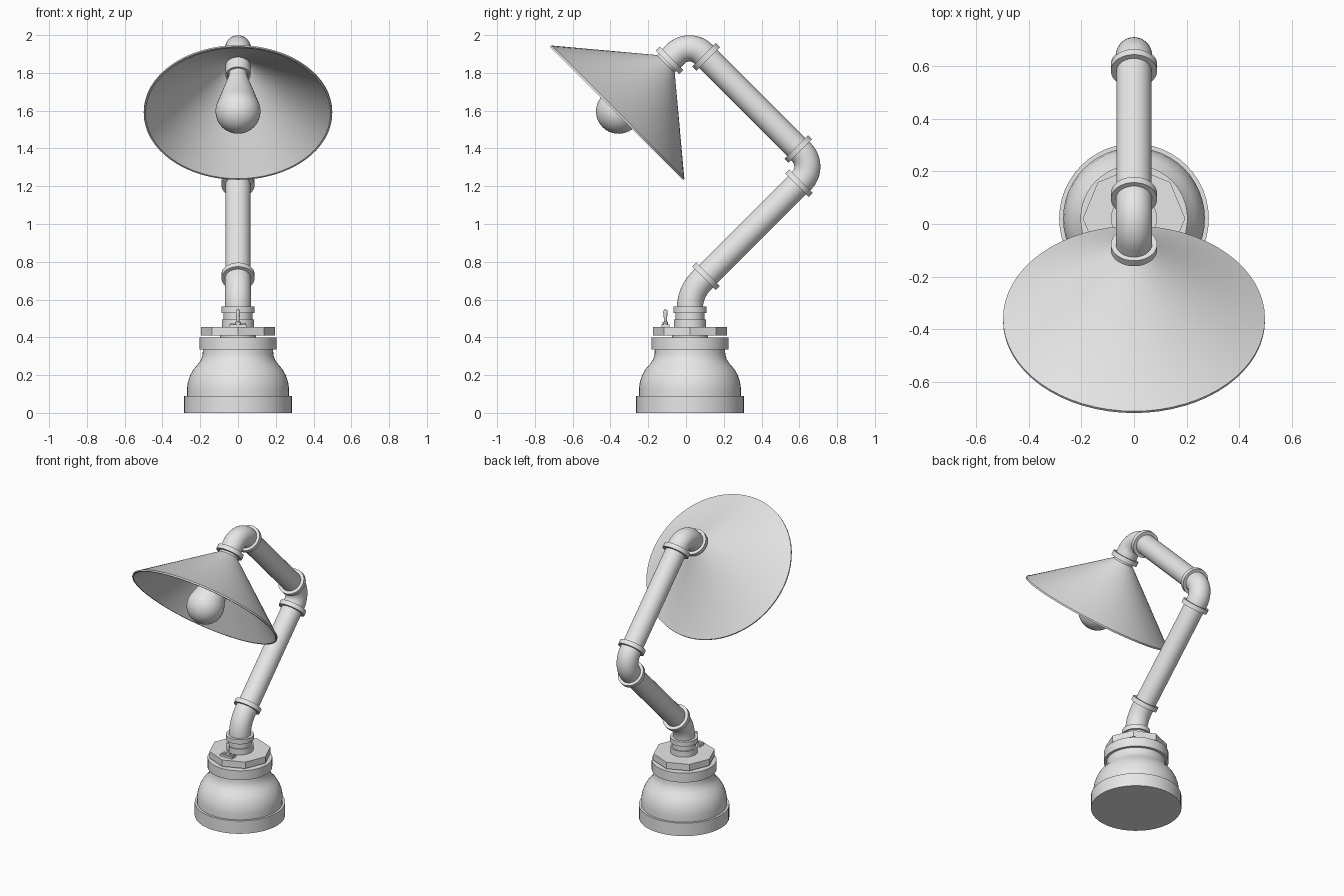
import bpy, bmesh, math
from mathutils import Vector, Matrix

cube = bpy.data.objects.get("Cube")
if cube:
    bpy.data.objects.remove(cube, do_unlink=True)

grey = bpy.data.materials.new("light_grey")
grey.use_nodes = True
COLOUR = (0.8, 0.8, 0.8, 1)
grey.diffuse_color = COLOUR
grey.node_tree.nodes["Principled BSDF"].inputs["Base Color"].default_value = COLOUR

UP = Vector((0, 0, 1))
BASE_Y = 0.021
PIPE_R = 0.069
S = math.sqrt(0.5)
REAR_UP = Vector((0, S, S))
REAR_DOWN = Vector((0, S, -S))


def finish(obj, angle=35):
    obj.data.materials.clear()
    obj.data.materials.append(grey)
    bpy.ops.object.select_all(action='DESELECT')
    obj.select_set(True)
    bpy.context.view_layer.objects.active = obj
    bpy.ops.object.shade_smooth_by_angle(angle=math.radians(angle))
    return obj


def lathe(name, profile, origin, axis=UP, sides=48, closed=False):
    """Revolve (radius, height) points about an axis; radius 0 closes an end."""
    bm = bmesh.new()
    verts = [bm.verts.new((r, 0, h)) for r, h in profile]
    edges = [bm.edges.new(p) for p in zip(verts, verts[1:])]
    if closed:
        edges.append(bm.edges.new((verts[-1], verts[0])))
    bmesh.ops.spin(bm, geom=verts + edges, cent=(0, 0, 0), axis=UP,
                   angle=math.tau, steps=sides, use_duplicate=False)
    bmesh.ops.remove_doubles(bm, verts=bm.verts, dist=1e-5)
    bmesh.ops.recalc_face_normals(bm, faces=bm.faces)
    turn = UP.rotation_difference(axis).to_matrix().to_4x4()
    bm.transform(Matrix.Translation(origin) @ turn)
    mesh = bpy.data.meshes.new(name)
    bm.to_mesh(mesh)
    bm.free()
    obj = bpy.data.objects.new(name, mesh)
    bpy.context.collection.objects.link(obj)
    return finish(obj)


def disc(name, radius, low, high, sides=48):
    return lathe(name, [(0, low), (radius, low), (radius, high), (0, high)],
                 (0, BASE_Y, 0), sides=sides)


def tube(name, points, radius=PIPE_R):
    curve = bpy.data.curves.new(name, 'CURVE')
    curve.dimensions = '3D'
    curve.bevel_depth = radius
    curve.bevel_resolution = 14
    curve.use_fill_caps = True
    spline = curve.splines.new('POLY')
    spline.points.add(len(points) - 1)
    for slot, p in zip(spline.points, points):
        slot.co = (*p, 1)
    obj = bpy.data.objects.new(name, curve)
    bpy.context.collection.objects.link(obj)
    bpy.ops.object.select_all(action='DESELECT')
    obj.select_set(True)
    bpy.context.view_layer.objects.active = obj
    bpy.ops.object.convert(target='MESH')
    return finish(bpy.context.view_layer.objects.active)


def elbow(name, corner, d_in, d_out, radius, reach_in, reach_out):
    """Rounded bend through a corner; returns its two end points."""
    angle = d_in.angle(d_out)
    start = corner - d_in * radius * math.tan(angle / 2)
    side = (d_out - d_in * d_in.dot(d_out)).normalized()
    first, last = corner - d_in * reach_in, corner + d_out * reach_out
    path = [first]
    for i in range(13):
        t = angle * i / 12
        path.append(start + d_in * radius * math.sin(t) + side * radius * (1 - math.cos(t)))
    tube(name, path + [last])
    return first, last


def collar(name, origin, axis):
    ring = [(0.064, -0.015), (0.088, -0.015), (0.088, 0.015), (0.064, 0.015)]
    lathe(name, ring, origin, axis, closed=True)


# Base: foot, bell body, neck band and octagonal nut
disc("base_foot", 0.285, 0, 0.09)
lathe("base_bell", [(0, 0.08), (0.27, 0.08), (0.27, 0.13), (0.265, 0.165), (0.253, 0.2),
                    (0.235, 0.232), (0.212, 0.258), (0.195, 0.283), (0.187, 0.31),
                    (0.186, 0.345), (0, 0.345)], (0, BASE_Y, 0))
disc("neck_band", 0.204, 0.335, 0.4)
disc("nut_washer", 0.095, 0.395, 0.415)
disc("octagonal_nut", 0.195, 0.41, 0.455, sides=8)

# Stacked pipe fitting above the nut
disc("fitting_lower", 0.085, 0.45, 0.495)
disc("fitting_middle", 0.076, 0.49, 0.535)
disc("fitting_flange", 0.088, 0.53, 0.562)

# Bends and straight pipes of the arm
_, low_end = elbow("lower_elbow", Vector((0, BASE_Y, 0.638)), UP, REAR_UP, 0.2, 0.1, 0.12)
mid_a, mid_b = elbow("middle_elbow", Vector((0, 0.687, 1.304)), REAR_UP, -REAR_DOWN,
                     0.107, 0.125, 0.132)
top_a, top_b = elbow("top_elbow", Vector((0, 0.018, 1.973)), -REAR_DOWN, -REAR_UP,
                     0.104, 0.125, 0.15)
tube("lower_pipe", [low_end, mid_a], 0.067)
tube("upper_pipe", [mid_b, top_a], 0.067)
for name, point, axis in (("lower_collar", low_end, REAR_UP),
                          ("middle_collar_low", mid_a, REAR_UP),
                          ("middle_collar_high", mid_b, REAR_DOWN),
                          ("top_collar", top_a, REAR_DOWN),
                          ("shade_collar", top_b, REAR_UP)):
    collar(name, point, axis)

# Conical shade, thin walled with a small rim lip
head = Vector((0, -0.107, 1.847))
AIM = -REAR_UP
lathe("shade", [(0.067, 0), (0.494, 0.356), (0.499, 0.358), (0.499, 0.368),
                (0.49, 0.368), (0.063, 0.012)], head, AIM, 64, closed=True)

# Socket and bulb
lathe("bulb_socket", [(0, -0.03), (0.066, -0.03), (0.066, 0.087), (0.056, 0.087),
                      (0.056, 0.07), (0, 0.07)], head, AIM)
bulb = [(0, 0.06), (0.048, 0.06), (0.05, 0.1)]
for i in range(17):
    t = math.radians(-18 + 108 * i / 16)
    bulb.append((max(0.119 * math.cos(t), 0), 0.354 + 0.119 * math.sin(t)))
lathe("bulb", bulb, head, AIM)

# Toggle switch on the front of the nut
switch = Vector((0, -0.109, 0.455))
bpy.ops.mesh.primitive_cube_add(size=1, location=switch + UP * 0.005)
plate = bpy.context.object
plate.name = "switch_plate"
plate.scale = (0.09, 0.044, 0.018)
finish(plate)
for side, label in ((1, "left"), (-1, "right")):
    lathe("switch_screw_" + label, [(0, 0), (0.012, 0), (0.012, 0.018), (0, 0.018)],
          switch + Vector((side * 0.03, 0, 0)), sides=16)
lathe("switch_lever", [(0, 0), (0.015, 0), (0.015, 0.025), (0.007, 0.03), (0.011, 0.072),
                       (0.012, 0.082), (0.007, 0.091), (0, 0.093)], switch, sides=20)
